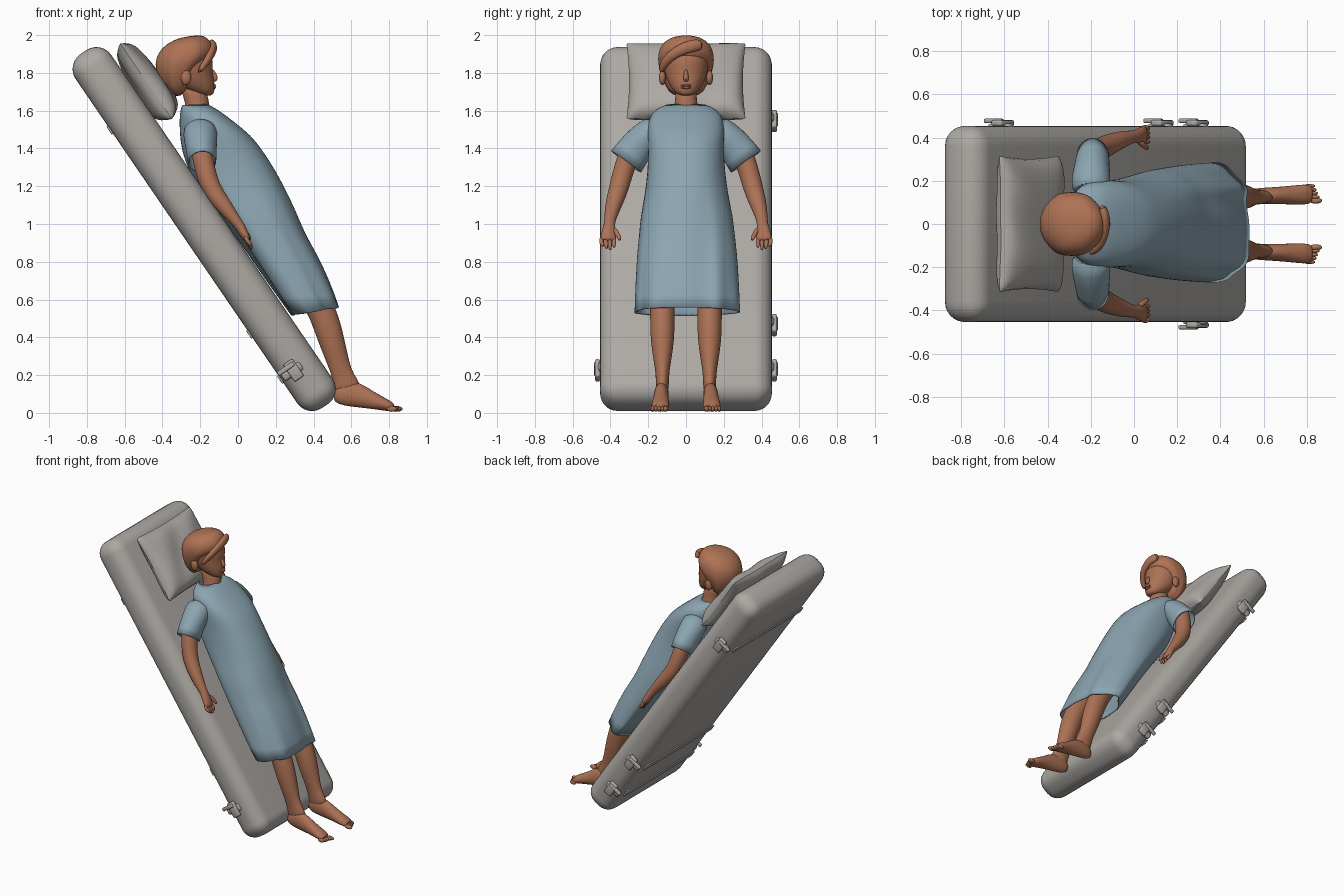
import bpy, bmesh, math
from mathutils import Vector, Matrix

if "Cube" in bpy.data.objects:
    bpy.data.objects.remove(bpy.data.objects["Cube"])


def material(name, rgb):
    m = bpy.data.materials.new(name)
    m.use_nodes = True
    m.diffuse_color = (*rgb, 1)
    m.node_tree.nodes["Principled BSDF"].inputs["Base Color"].default_value = (*rgb, 1)
    return m


FABRIC = material("grey fabric", (.42, .40, .375))
GOWN = material("pale blue cloth", (.26, .375, .44))
SKIN = material("skin", (.41, .165, .09))
HAIR = material("auburn hair", (.43, .17, .09))

# Bed frame: local x runs down the slope, local z points out of the lying surface
BED = Matrix(((.564, 0, .825, 0), (0, 1, 0, 0), (-.825, 0, .564, 0), (0, 0, 0, 1)))


def finish(name, bm, mat, subsurf=1, matrix=None, angle=60):
    bmesh.ops.recalc_face_normals(bm, faces=bm.faces)
    mesh = bpy.data.meshes.new(name)
    bm.to_mesh(mesh)
    bm.free()
    mesh.materials.append(mat)
    ob = bpy.data.objects.new(name, mesh)
    bpy.context.collection.objects.link(ob)
    if matrix:
        ob.matrix_world = matrix
    if subsurf:
        ob.modifiers.new("Smooth", "SUBSURF").levels = subsurf
    bpy.ops.object.select_all(action="DESELECT")
    ob.select_set(True)
    bpy.context.view_layer.objects.active = ob
    bpy.ops.object.shade_smooth_by_angle(angle=math.radians(angle))
    return ob


def skin_rings(name, rings, mat, n=20, power=1, caps=(True, True), warp=None):
    """Join rings given as (centre, axis u, axis v) into one surface."""
    bm = bmesh.new()
    rows = []
    for k, (c, u, v) in enumerate(rings):
        row = []
        for i in range(n):
            a = math.tau * i / n
            ca, sa = (math.copysign(abs(f) ** power, f) for f in (math.cos(a), math.sin(a)))
            p = c + u * ca + v * sa
            if warp:
                p = warp(p, a, k / (len(rings) - 1))
            row.append(bm.verts.new(p))
        rows.append(row)
    for r, s in zip(rows, rows[1:]):
        for i in range(n):
            j = (i + 1) % n
            bm.faces.new((r[i], r[j], s[j], s[i]))
    if caps[0]:
        bm.faces.new(rows[0])
    if caps[1]:
        bm.faces.new(rows[-1])
    return finish(name, bm, mat)


def profile_loft(name, rows, mat, y=0, **kw):
    """Rows of back x, z, front x, z, half width seen from the side."""
    rings = []
    for xb, zb, xf, zf, w in rows:
        b, f = Vector((xb, y, zb)), Vector((xf, y, zf))
        rings.append(((b + f) / 2, (f - b) / 2, Vector((0, w, 0))))
    return skin_rings(name, rings, mat, **kw)


def tube(name, pts, mat, side=1, **kw):
    """Tube along points x, y, z with radii along and across x."""
    ps = [Vector((p[0], p[1] * side, p[2])) for p in pts]
    rings = []
    for i, p in enumerate(ps):
        d = (ps[min(i + 1, len(ps) - 1)] - ps[max(i - 1, 0)]).normalized()
        u = (Vector((1, 0, 0)) - d * d.x).normalized()
        rings.append((p, u * pts[i][3], d.cross(u) * pts[i][-1]))
    return skin_rings(name, rings, mat, **kw)


def blob(name, centre, size, mat):
    bm = bmesh.new()
    bmesh.ops.create_uvsphere(bm, u_segments=14, v_segments=10, radius=1)
    bmesh.ops.scale(bm, vec=size, verts=bm.verts)
    return finish(name, bm, mat, 0, Matrix.Translation(centre))


def bed_box(name, centre, size, bevel, segments=2):
    bm = bmesh.new()
    bmesh.ops.create_cube(bm, size=1)
    bmesh.ops.scale(bm, vec=size, verts=bm.verts)
    bmesh.ops.bevel(bm, geom=bm.edges[:], offset=bevel, segments=segments,
                    profile=.5, affect="EDGES")
    return finish(name, bm, FABRIC, 0, BED @ Matrix.Translation(centre))


# Mattress, with straps under it and buckles on its sides
bed_box("mattress", (-.905, 0, .402), (2.27, .91, .228), .095, 6)
for t, sides in ((-1.62, (1,)), (-.31, (1,)), (-.02, (1, -1))):
    bed_box("strap", (t, 0, .286), (.05, .80, .012), .003)
    for s in sides:
        bed_box("strap_end", (t, s * .45, .36), (.05, .03, .12), .012)
        bed_box("buckle", (t, s * .468, .37), (.11, .026, .06), .008)
        bed_box("buckle_tab", (t - .03, s * .478, .34), (.025, .02, .1), .006)

# Pillow: two domed sheets joined at a pinched seam
bm = bmesh.new()
for s in (1, -1):
    made = bmesh.ops.create_grid(bm, x_segments=16, y_segments=20, size=1)["verts"]
    for v in made:
        a, b = v.co.x, v.co.y
        dome = (max(0, 1 - a ** 4) * max(0, 1 - b ** 4)) ** .5
        crease = .006 * math.sin(7 * b + 3 * a) * dome
        v.co = (.255 * a * (1 - .05 * (1 - b * b)), .328 * b * (1 - .05 * (1 - a * a)),
                s * dome * (.078 + .015 * a) + crease)
bmesh.ops.remove_doubles(bm, verts=bm.verts, dist=.0005)
finish("pillow", bm, FABRIC, 1, BED @ Matrix.Translation((-1.725, 0, .59)))


# Gown, flaring at the back and folding towards the hem
def folds(p, a, k):
    p.y *= 1 - .09 * k * math.cos(a)
    swing = max(0, k - .35)
    p.x += .018 * swing * math.sin(5 * a + 4 * k) + .012 * swing * math.cos(9 * a)
    p.y += .02 * swing * math.sin(4 * a + 1)
    return p


gown = profile_loft("gown", [
    (-.295, 1.63, -.165, 1.635, .10), (-.305, 1.605, -.11, 1.61, .17),
    (-.31, 1.56, -.02, 1.54, .20), (-.31, 1.49, .07, 1.47, .205),
    (-.30, 1.39, .13, 1.39, .20), (-.26, 1.28, .20, 1.28, .205),
    (-.18, 1.16, .265, 1.15, .22), (-.08, 1.03, .315, 1.04, .245),
    (-.03, .96, .35, .95, .25), (.05, .85, .41, .85, .262),
    (.15, .70, .485, .70, .27), (.28, .515, .537, .56, .275)],
    GOWN, n=32, power=.85, caps=(False, False), warp=folds)
gown.modifiers.new("Cloth", "SOLIDIFY").thickness = .008

# Neck and head
profile_loft("neck", [(-.28, 1.56, -.14, 1.56, .085), (-.275, 1.62, -.15, 1.62, .064),
                      (-.29, 1.67, -.155, 1.66, .056), (-.31, 1.74, -.17, 1.72, .06)], SKIN)
profile_loft("head", [
    (-.24, 1.69, -.145, 1.675, .038), (-.28, 1.715, -.125, 1.69, .064),
    (-.34, 1.75, -.122, 1.725, .09), (-.37, 1.79, -.125, 1.77, .108),
    (-.38, 1.82, -.135, 1.81, .117), (-.39, 1.87, -.128, 1.86, .124),
    (-.38, 1.93, -.15, 1.92, .115), (-.33, 1.97, -.2, 1.96, .07)], SKIN)
tube("nose", [(-.14, 0, 1.82, .008), (-.125, 0, 1.79, .014, .012),
              (-.118, 0, 1.768, .016, .018), (-.13, 0, 1.755, .01)], SKIN, n=10)
for z in (1.733, 1.722):
    blob("lip", (-.128, 0, z), (.012, .028, .007), SKIN)


# Hair cap, swept upwards to a side parting
def sweep(p, a, k):
    p.z += .012 * math.sin(3 * a + 1) * k * (1 - k)
    p.y += .006 * math.sin(7 * a) * (1 - k)
    return p


profile_loft("hair", [
    (-.335, 1.66, -.27, 1.70, .075), (-.39, 1.71, -.25, 1.77, .118),
    (-.43, 1.79, -.19, 1.85, .146), (-.442, 1.85, -.128, 1.89, .153),
    (-.425, 1.91, -.132, 1.945, .145), (-.375, 1.96, -.16, 1.985, .11),
    (-.30, 1.99, -.20, 2.003, .05)], HAIR, n=28, warp=sweep)
tube("fringe", [(-.15, .09, 1.95, .02, .03), (-.13, .03, 1.945, .024, .035),
                (-.132, -.05, 1.915, .02, .03), (-.165, -.115, 1.86, .02, .025),
                (-.21, -.135, 1.80, .012, .015)], HAIR, n=12)

# Limbs, mirrored left and right
for s, label in ((1, "left"), (-1, "right")):
    blob(label + "_ear", (-.275, s * .125, 1.775), (.028, .018, .04), SKIN)

    sleeve = tube(label + "_sleeve", [
        (-.2, .14, 1.51, .09, .08), (-.2, .20, 1.475, .092, .085),
        (-.195, .26, 1.41, .084, .092), (-.19, .318, 1.33, .076, .1)],
        GOWN, s, caps=(True, False))
    sleeve.modifiers.new("Cloth", "SOLIDIFY").thickness = .008

    tube(label + "_arm", [
        (-.2, .24, 1.50, .055), (-.195, .30, 1.38, .057), (-.17, .335, 1.27, .055),
        (-.145, .355, 1.19, .053), (-.09, .38, 1.115, .047), (-.03, .4, 1.04, .034),
        (.002, .405, 1.0, .028), (.02, .408, .97, .026, .036),
        (.045, .412, .925, .022, .045), (.055, .413, .91, .012, .035)], SKIN, s, n=16)
    for i in range(4):
        y = .383 + .02 * i
        drop = .012 * abs(i - 1.3)
        tube(label + "_finger", [
            (.035, y, .94, .013), (.055, y + .004 * (i - 1), .90, .012),
            (.068, y, .875 + drop, .011), (.07, y - .004, .858 + drop, .006)], SKIN, s, n=8)
    tube(label + "_thumb", [(.015, .385, .98, .015), (.045, .365, .95, .014),
                            (.06, .352, .925, .012), (.065, .35, .912, .006)], SKIN, s, n=8)

    profile_loft(label + "_leg", [
        (.10, .95, .27, 1.0, .075), (.27, .68, .43, .72, .07),
        (.36, .55, .515, .57, .064), (.405, .43, .55, .455, .067),
        (.445, .32, .575, .34, .057), (.493, .21, .598, .23, .036),
        (.507, .14, .635, .175, .035), (.515, .08, .66, .13, .033)], SKIN, y=s * .125)
    foot = profile_loft(label + "_foot", [
        (.503, .075, .512, .13, .022), (.522, .045, .56, .17, .037),
        (.60, .032, .645, .165, .039), (.70, .022, .72, .11, .042),
        (.785, .010, .795, .072, .049), (.828, .004, .835, .045, .042)],
        SKIN, warp=lambda p, a, k: p + Vector((0, s * (.125 + .014 * k), 0)))
    for i in range(5):
        blob(label + "_toe", (.842 - .007 * i, s * (.108 + .017 * i), .021),
             (.026 if i else .03, .01 if i else .014, .015), SKIN)
